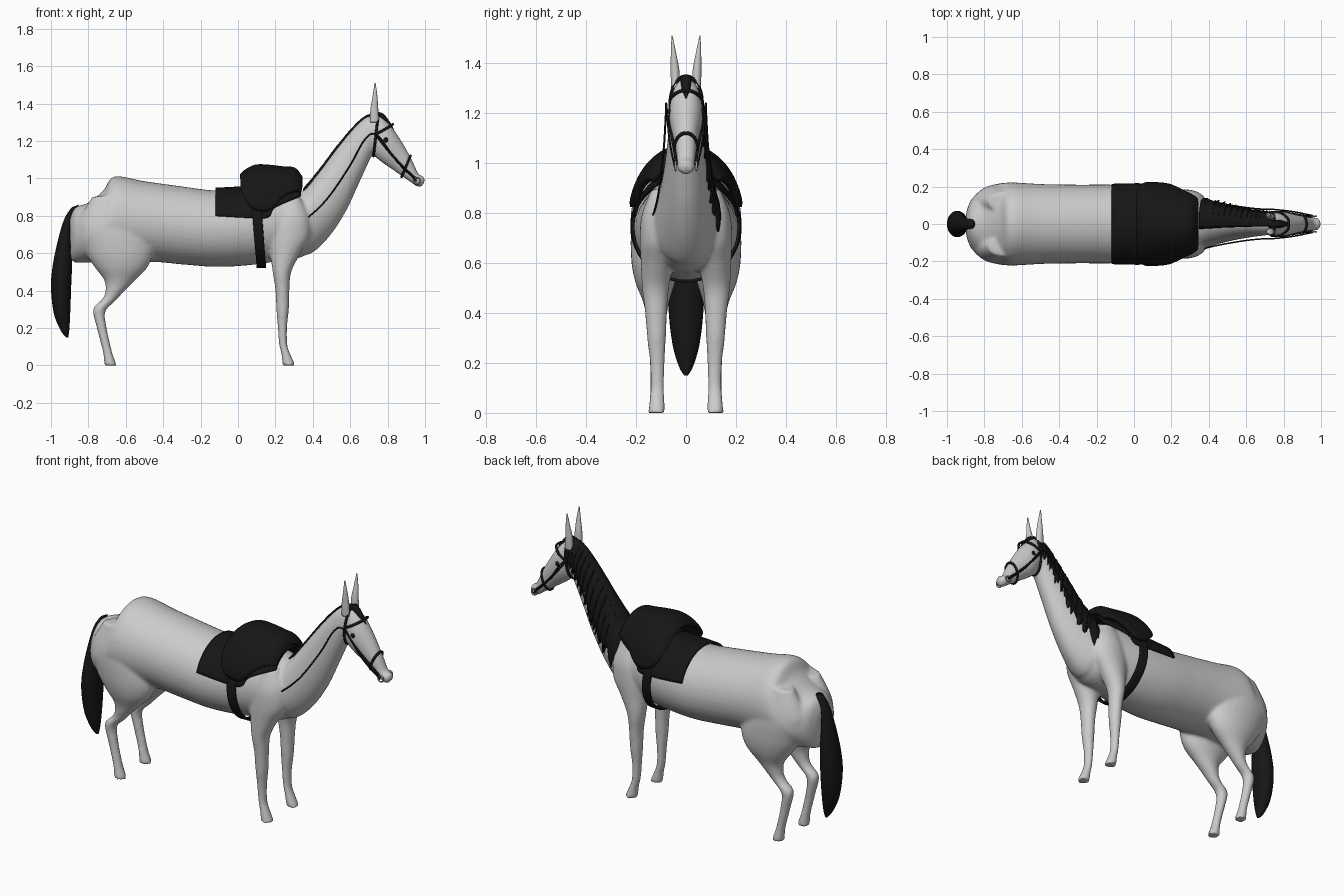
import bpy, random
from math import sin, cos, pi, acos
from mathutils import Vector

if "Cube" in bpy.data.objects:
    bpy.data.objects.remove(bpy.data.objects["Cube"])

random.seed(4)
black = bpy.data.materials.new("black")
black.diffuse_color = (0.008, 0.008, 0.008, 1)
black.use_nodes = True
black.node_tree.nodes["Principled BSDF"].inputs["Base Color"].default_value = black.diffuse_color
steel = bpy.data.materials.new("steel")
steel.diffuse_color = (0.45, 0.45, 0.45, 1)
steel.use_nodes = True
steel.node_tree.nodes["Principled BSDF"].inputs["Base Color"].default_value = steel.diffuse_color


def make(name, verts, faces, mat=None):
    me = bpy.data.meshes.new(name)
    me.from_pydata(verts, [], faces)
    me.update()
    ob = bpy.data.objects.new(name, me)
    bpy.context.collection.objects.link(ob)
    for p in me.polygons:
        p.use_smooth = True
    if mat:
        me.materials.append(mat)
    return ob


def spline(rows, k=5):
    """Catmull-Rom interpolation of tuples."""
    out, n = [], len(rows)
    for i in range(n - 1):
        p0, p1, p2, p3 = (rows[min(max(j, 0), n - 1)] for j in (i - 1, i, i + 1, i + 2))
        for s in range(k):
            t = s / k
            out.append(tuple(0.5 * (2 * b + (c - a) * t + (2 * a - 5 * b + 4 * c - d) * t * t
                                    + (3 * b - a - 3 * c + d) * t ** 3)
                             for a, b, c, d in zip(p0, p1, p2, p3)))
    return out + [tuple(rows[-1])]


def ring_point(r, a, grow=1.0):
    """Point on an elliptical section: chord (x1,z1)-(x2,z2), half width w, offset y."""
    x1, z1, x2, z2, w = r[:5]
    y = r[5] if len(r) > 5 else 0
    c = cos(a) * grow
    return ((x1 + x2) / 2 + (x1 - x2) / 2 * c, y + w * sin(a) * grow, (z1 + z2) / 2 + (z1 - z2) / 2 * c)


def loft(name, rows, side=1, mat=None, n=28):
    rings = spline(rows)
    verts = [ring_point(r, 2 * pi * j / n) for r in rings for j in range(n)]
    verts = [(x, y * side, z) for x, y, z in verts]
    faces = [(i * n + j, i * n + (j + 1) % n, (i + 1) * n + (j + 1) % n, (i + 1) * n + j)
             for i in range(len(rings) - 1) for j in range(n)]
    last = (len(rings) - 1) * n
    faces += [tuple(range(n))[::-1], tuple(range(last, last + n))]
    ob = make(name, verts, faces, mat)
    bpy.context.view_layer.objects.active = ob
    bpy.ops.object.mode_set(mode='EDIT')
    bpy.ops.mesh.select_all(action='SELECT')
    bpy.ops.mesh.normals_make_consistent(inside=False)
    bpy.ops.object.mode_set(mode='OBJECT')
    return ob


def sheet(name, grid, thick, mat=black):
    m = len(grid[0])
    faces = [(i * m + j, i * m + j + 1, (i + 1) * m + j + 1, (i + 1) * m + j)
             for i in range(len(grid) - 1) for j in range(m - 1)]
    ob = make(name, [p for row in grid for p in row], faces, mat)
    mod = ob.modifiers.new("thickness", 'SOLIDIFY')
    mod.thickness, mod.offset = thick, 0
    return ob


def saddle_cloth(name, rows, thick, tilt=0, n=32):
    """Arched sheet over the back; rows are x, centre z, height, half width, hem z."""
    grid = []
    for x, zc, h, w, hem in spline(rows, 4):
        t = acos(max(-1, min(1, (hem - zc) / h)))
        angs = [-t + 2 * t * j / n for j in range(n + 1)]
        grid.append([(x + tilt * (1 - cos(a)) / 2, w * sin(a), zc + h * cos(a)) for a in angs])
    return sheet(name, grid, thick)


def strap(name, pts, r, closed=False, mat=black):
    cu = bpy.data.curves.new(name, 'CURVE')
    cu.dimensions, cu.bevel_depth, cu.bevel_resolution = '3D', r, 2
    sp = cu.splines.new('POLY')
    sp.points.add(len(pts) - 1)
    for p, co in zip(sp.points, pts):
        p.co = (*co, 1)
    sp.use_cyclic_u = closed
    cu.use_fill_caps = True
    tmp = bpy.data.objects.new(name, cu)
    bpy.context.collection.objects.link(tmp)
    me = bpy.data.meshes.new_from_object(tmp.evaluated_get(bpy.context.evaluated_depsgraph_get()))
    bpy.data.objects.remove(tmp)
    ob = bpy.data.objects.new(name, me)
    bpy.context.collection.objects.link(ob)
    me.materials.clear()
    me.materials.append(mat)
    return ob


# Body sections
torso = [(-.90, .79, -.895, .57, .06), (-.87, .845, -.87, .55, .13), (-.80, .87, -.80, .55, .195),
         (-.72, .935, -.72, .545, .215), (-.66, 1.01, -.64, .54, .222), (-.50, .985, -.46, .553, .213),
         (-.30, .957, -.30, .54, .21), (-.12, .935, -.12, .527, .21), (.05, .94, .05, .535, .2),
         (.20, .955, .20, .555, .18), (.32, .935, .33, .575, .155), (.37, .86, .40, .62, .09)]
neck = [(.27, .92, .30, .60, .13), (.35, .935, .385, .595, .13), (.43, 1.03, .485, .685, .105),
        (.52, 1.15, .575, .82, .084), (.61, 1.26, .65, .98, .07), (.68, 1.325, .71, 1.11, .062),
        (.74, 1.34, .74, 1.16, .055)]
head = [(.70, 1.33, .70, 1.18, .04), (.75, 1.342, .725, 1.125, .06), (.815, 1.285, .77, 1.085, .067),
        (.88, 1.19, .835, 1.04, .052), (.93, 1.1, .885, 1.005, .041), (.965, 1.025, .925, .978, .036),
        (.995, 1.008, .955, .957, .035), (1.0, .985, .98, .953, .02)]
front_leg = [(.22, .88, .33, .90, .04, .10), (.18, .78, .38, .80, .07, .108), (.16, .69, .385, .69, .075, .11),
             (.172, .60, .335, .60, .066, .115), (.185, .50, .285, .50, .054, .122),
             (.20, .40, .275, .40, .044, .12), (.205, .30, .272, .30, .038, .118),
             (.213, .20, .262, .20, .03, .115), (.22, .11, .264, .11, .027, .115),
             (.232, .06, .28, .06, .03, .116), (.238, 0, .308, 0, .034, .117)]
hind_leg = [(-.78, .90, -.62, .92, .05, .12), (-.86, .75, -.50, .77, .1, .116), (-.825, .62, -.455, .63, .1, .12),
            (-.77, .53, -.48, .53, .082, .123), (-.715, .455, -.555, .45, .055, .12),
            (-.71, .39, -.605, .40, .042, .118), (-.73, .35, -.655, .345, .034, .117),
            (-.775, .30, -.71, .285, .034, .117), (-.755, .20, -.70, .19, .028, .117),
            (-.732, .11, -.682, .11, .026, .117), (-.72, .06, -.67, .06, .029, .117),
            (-.715, 0, -.648, 0, .034, .117)]

# Fuse the body into one smooth skin
parts = [loft("torso", torso, n=40), loft("neck", neck), loft("head", head)]
for s in (1, -1):
    parts += [loft("front_leg", front_leg, s), loft("hind_leg", hind_leg, s)]
bpy.ops.object.select_all(action='DESELECT')
for p in parts:
    p.select_set(True)
body = parts[0]
bpy.context.view_layer.objects.active = body
bpy.ops.object.join()
body.name = "horse_body"
rm = body.modifiers.new("fuse", 'REMESH')
rm.mode, rm.voxel_size, rm.use_smooth_shade = 'VOXEL', 0.01, True
sm = body.modifiers.new("soften", 'SMOOTH')
sm.factor, sm.iterations = 0.5, 5
for m in ("fuse", "soften"):
    bpy.ops.object.modifier_apply(modifier=m)

# Ears and eyes
ear = [(.705, 1.30, .755, 1.30, .018, .042), (.708, 1.37, .75, 1.37, .018, .044),
       (.72, 1.44, .745, 1.44, .011, .05), (.73, 1.51, .736, 1.51, .002, .056)]
for s, tag in ((1, "left"), (-1, "right")):
    loft(tag + "_ear", ear, s, n=14)
    bpy.ops.mesh.primitive_uv_sphere_add(segments=16, ring_count=10, radius=.014, location=(.79, .06 * s, 1.205))
    eye = bpy.context.object
    eye.name = tag + "_eye"
    eye.data.materials.append(black)

# Tail
loft("tail", [(-.89, .845, -.85, .86, .025), (-.925, .79, -.885, .79, .032), (-.955, .70, -.89, .68, .045),
              (-.988, .55, -.887, .55, .065), (-1, .42, -.892, .42, .07), (-.985, .28, -.897, .28, .055),
              (-.95, .19, -.902, .19, .03), (-.92, .15, -.907, .15, .008)], 1, black, 24)

# Mane falling on the left side of the neck, with a ragged hem
grid = []
for r in spline(neck[1:], 9):
    end, puff = random.uniform(1.45, 1.95), random.uniform(1.04, 1.12)
    grid.append([ring_point(r, -.2 + (end + .2) * j / 10, 1.03 + (puff - 1.03) * min(1, j / 5)) for j in range(11)])
sheet("mane", grid, .008)
# Loose locks and forelock
for i in range(1, 13):
    r = spline(neck[1:], 9)[i * 3 + 5]
    strap("mane_lock", [ring_point(r, a, g) for a, g in ((-.1, 1.04), (.5, 1.1), (1.1, 1.17), (1.8, 1.2))], .004)
loft("forelock", [(.72, 1.35, .72, 1.32, .02), (.77, 1.35, .765, 1.31, .022), (.81, 1.305, .795, 1.28, .016),
                  (.835, 1.26, .825, 1.25, .004)], 1, black, 12)

# Saddle, cloth and girth
saddle_cloth("saddle_cloth", [(-.12, .735, .21, .221, .80), (.05, .74, .215, .219, .79), (.16, .75, .222, .207, .79),
                              (.20, .755, .225, .20, .845), (.335, .76, .225, .165, .905)], .01)
saddle_cloth("saddle", [(.02, .79, .225, .205, .94), (.05, .79, .25, .218, .87), (.10, .80, .262, .214, .83),
                        (.17, .80, .26, .208, .83), (.24, .80, .252, .197, .90), (.30, .80, .245, .18, .93),
                        (.335, .80, .20, .168, .93)], .025)
saddle_cloth("girth", [(.065, .745, .218, .217, -1), (.115, .745, .218, .212, -1)], .012, .035, 48)

# Bridle
hr = spline(head, 10)
for name, i in (("noseband", 38), ("headpiece", 10)):
    strap(name, [ring_point(hr[i], 2 * pi * j / 28, 1.06) for j in range(28)], .007, True)
strap("browband", spline([(.735, -.063, 1.235), (.785, -.06, 1.262), (.822, -.03, 1.285), (.828, 0, 1.29),
                          (.822, .03, 1.285), (.785, .06, 1.262), (.735, .063, 1.235)]), .007)
for s, tag in ((1, "left"), (-1, "right")):
    strap(tag + "_cheek_strap", spline([(.735, .064 * s, 1.235), (.79, .064 * s, 1.165), (.85, .054 * s, 1.095),
                                        (.91, .043 * s, 1.035), (.955, .039 * s, .995)]), .006)
    strap(tag + "_rein", spline([(.955, .045 * s, .985), (.85, .066 * s, 1.09), (.745, .078 * s, 1.23),
                                 (.68, .08 * s, 1.21), (.60, .088 * s, 1.07), (.50, .104 * s, .92),
                                 (.43, .118 * s, .84), (.36, .135 * s, .78)]), .004)
    strap(tag + "_bit_ring", [(.957 + .017 * cos(a * pi / 8), .042 * s, .987 + .017 * sin(a * pi / 8))
                              for a in range(16)], .004, True, steel)
